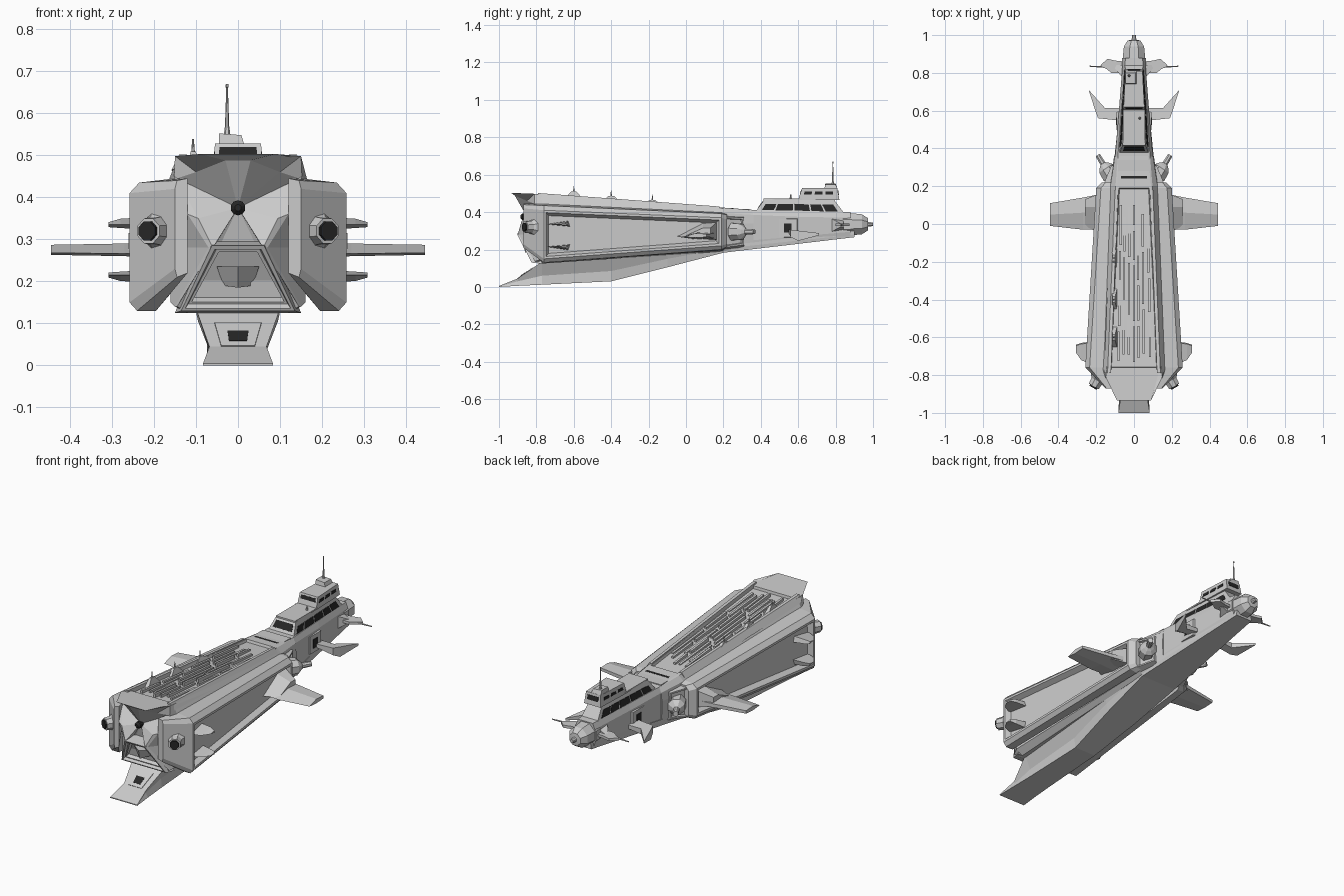
import bpy, bmesh, random
from math import cos, sin, pi
from mathutils import Vector as V

random.seed(4)
dark = bpy.data.materials.new("dark_glass")
dark.diffuse_color = (0.02, 0.02, 0.02, 1)


def mesh(name, verts, faces, mirror=False, mat=None):
    me = bpy.data.meshes.new(name)
    me.from_pydata([tuple(v) for v in verts], [], faces)
    bm = bmesh.new()
    bm.from_mesh(me)
    bmesh.ops.recalc_face_normals(bm, faces=bm.faces)
    bm.to_mesh(me)
    bm.free()
    ob = bpy.data.objects.new(name, me)
    bpy.context.collection.objects.link(ob)
    if mirror:
        ob.modifiers.new("mirror", 'MIRROR')
    if mat:
        me.materials.append(mat)
    return ob


def loft(name, rows, sym=False, pole=None, **kw):
    """Skin between rings; sym mirrors half rings across x; pole closes the first ring with a fan."""
    if sym:
        rows = [list(r) + [(-x, y, z) for x, y, z in reversed(r)] for r in rows]
    n = len(rows[0])
    verts = [p for r in rows for p in r]
    faces = [(i*n+j, i*n+(j+1) % n, (i+1)*n+(j+1) % n, (i+1)*n+j)
             for i in range(len(rows)-1) for j in range(n)]
    faces.append(tuple(range(len(verts)-n, len(verts))))
    if pole:
        verts.append(pole)
        faces += [(j, (j+1) % n, len(verts)-1) for j in range(n)]
    else:
        faces.append(tuple(range(n)))
    return mesh(name, verts, faces, **kw)


def at(y, pts):
    return [(x, y, z) for x, z in pts]


def plate(name, outline, z0, z1, **kw):
    return loft(name, [[(x, y, z) for x, y in outline] for z in (z0, z1)], **kw)


def box(name, x0, x1, y0, y1, z0, z1, **kw):
    return plate(name, [(x0, y0), (x1, y0), (x1, y1), (x0, y1)], z0, z1, **kw)


def tube(name, path, n=8, **kw):
    """Straight stepped tube: path is a list of (point, radius)."""
    d = (V(path[-1][0]) - V(path[0][0])).normalized()
    a = d.cross(V((0, 0, 1)) if abs(d.z) < 0.9 else V((1, 0, 0))).normalized()
    b = a.cross(d)
    ring = [(cos((k+.5)*2*pi/n), sin((k+.5)*2*pi/n)) for k in range(n)]
    return loft(name, [[V(p) + a*c*r + b*s*r for c, s in ring] for p, r in path], **kw)


def panel(name, quad, u0, u1, v0, v1, mat=dark, mirror=False):
    """Thin pane lying on a quad, addressed by bilinear u,v."""
    A, B, C, D = map(V, quad)
    nrm = (B-A).cross(D-A).normalized()*0.002
    f = lambda u, v: (A.lerp(B, u)).lerp(D.lerp(C, u), v)
    q = [f(u0, v0), f(u1, v0), f(u1, v1), f(u0, v1)]
    loft(name, [[p-nrm for p in q], [p+nrm for p in q]], mat=mat, mirror=mirror)


def recess(ob, direction, steps):
    """Inset the largest face that looks along direction."""
    bm = bmesh.new()
    bm.from_mesh(ob.data)
    bm.normal_update()
    f = max((f for f in bm.faces if f.normal.dot(V(direction).normalized()) > 0.8), key=lambda f: f.calc_area())
    for t, d in steps:
        bmesh.ops.inset_individual(bm, faces=[f], thickness=t, depth=d)
    bm.to_mesh(ob.data)
    bm.free()


# Central hull with hollow bow and sunken deck
hull = loft("main_hull", [
    [(.03, -.915, .488), (.10, -.85, .46), (.145, -.81, .445), (.095, -.88, .35), (.06, -.90, .28), (.145, -.81, .14), (.12, -.795, .127)],
    [(.09, -.935, .503), (.15, -.81, .498), (.152, -.81, .45), (.12, -.87, .36), (.07, -.89, .28), (.15, -.80, .14), (.12, -.79, .125)],
    at(-.77, [(.135, .492), (.145, .49), (.165, .44), (.165, .36), (.165, .28), (.16, .15), (.12, .125)]),
    at(.2, [(.09, .424), (.098, .42), (.125, .395), (.13, .34), (.13, .28), (.125, .21), (.11, .19)]),
    at(.36, [(.075, .412), (.085, .41), (.10, .385), (.105, .34), (.105, .28), (.10, .23), (.09, .21)])],
    sym=True, pole=(0, -.85, .375))
recess(hull, (0, 0, 1), [(.014, 0), (.005, -.014)])
tube("bow_sensor", [((0, -.885, .375), .008), ((0, -.875, .375), .018), ((0, -.84, .375), .018)], n=10, mat=dark)

# Bow intake
intake = loft("bow_intake", [
    [(.062, -.905, .285), (.135, -.825, .13), (-.135, -.825, .13), (-.062, -.905, .285)],
    [(.08, -.80, .30), (.15, -.77, .125), (-.15, -.77, .125), (-.08, -.80, .30)]])
recess(intake, (0, -1, -.4), [(.012, 0), (.008, -.015), (.01, 0), (.004, -.03)])
loft("intake_vane", [[(-.05, -.835, .235), (0, -.87, .235), (.05, -.835, .235), (0, -.81, .235)],
                     [(-.035, -.80, .19), (0, -.86, .185), (.035, -.80, .19), (0, -.79, .19)]])

# Side pods with long recessed panels
pod = loft("side_pod", [
    at(-.87, [(.12, .445), (.145, .44), (.15, .42), (.15, .23), (.145, .21), (.12, .22)]),
    at(-.76, [(.15, .445), (.235, .435), (.258, .41), (.258, .15), (.24, .13), (.195, .13)]),
    at(.19, [(.10, .40), (.175, .392), (.20, .37), (.20, .22), (.185, .20), (.14, .195)]),
    at(.22, [(.10, .39), (.15, .385), (.17, .36), (.17, .23), (.16, .215), (.13, .21)])], mirror=True)
recess(pod, (1, 0, 0), [(.018, 0), (.022, -.028)])

# Keel with flared forefoot
loft("keel", [
    at(-1, [(.083, .005), (.083, .002), (.083, 0)]),
    at(-.9, [(.068, .045), (.066, .03), (.078, .006)]),
    at(-.77, [(.10, .135), (.068, .06), (.073, .012)]),
    at(-.4, [(.115, .17), (.075, .085), (.066, .03)]),
    at(-.1, [(.125, .20), (.105, .15), (.095, .105)]),
    at(.2, [(.12, .22), (.115, .205), (.11, .183)]),
    at(.9, [(.045, .30), (.05, .28), (.05, .266)])], sym=True)
kq = [(-.04, -.90, .046), (.04, -.90, .046), (.06, -.80, .116), (-.06, -.80, .116)]
panel("keel_hatch_frame", kq, 0, 1, 0, .8, mat=None)
panel("keel_hatch", [(x, y-.001, z+.001) for x, y, z in kq], .25, .75, .15, .5)

# Neck and stern nose
loft("neck", [
    at(.2, [(.08, .41), (.11, .375), (.12, .26), (.11, .19)]),
    at(.36, [(.085, .412), (.10, .385), (.10, .25), (.095, .21)]),
    at(.6, [(.068, .408), (.08, .375), (.08, .27), (.075, .237)]),
    at(.88, [(.045, .40), (.058, .37), (.058, .295), (.05, .265)])], sym=True)
tube("stern_nose", [((0, .86, .335), .066), ((0, .94, .335), .058), ((0, .972, .335), .036), ((0, .974, .335), .014), ((0, 1, .335), .010)])
tube("stern_collar", [((0, .84, .335), .07), ((0, .88, .335), .07)])

# Top deck: raised rims, ribs and turrets
deck = lambda y: .491 - (y + .77)*.0705
loft("deck_rim", [at(-.79, [(.12, .48), (.122, .502), (.14, .502), (.158, .465)]),
                  at(.18, [(.082, .415), (.085, .43), (.10, .43), (.122, .398)])], mirror=True)
for x in (-.085, -.06, -.03, .0, .025, .055, .09):
    y = -.74 + random.random()*.06
    while y < .0:
        e = min(y + random.uniform(.14, .3), .1)
        w, h, s = .006, random.choice((-.002, .003, .006)), 1 - (e + .77)*.2
        loft("deck_rib", [at(k, [(x*s-w, deck(k)-.02), (x*s-w, deck(k)+g), (x*s+w, deck(k)+g), (x*s+w, deck(k)-.02)])
                          for k, g in ((y, h), (e, h-.006))])
        y = e + .03
for y, h in ((-.6, .03), (-.4, .022), (-.18, .015)):
    z = deck(y)
    loft("deck_turret", [[(-.12, y-.055, z-.015), (-.09, y-.055, z-.015), (-.09, y+.055, z-.015), (-.12, y+.055, z-.015)],
                         [(-.113, y-.015, z+h), (-.10, y-.015, z+h), (-.10, y+.015, z+h), (-.113, y+.015, z+h)]])
    tube("turret_mast", [((-.107, y, z+h-.01), .005), ((-.107, y, z+h+.03), .002)], n=6)
box("deck_end_slot", -.07, .07, .23, .255, .40, .421, mat=dark)
box("deck_step", -.085, .085, .27, .34, .40, .418)

# Bridge house, tower and mast
base = [(.08, .37, .40), (.05, .845, .395), (-.05, .845, .395), (-.08, .37, .40)]
top = [(.06, .42, .47), (.04, .79, .468), (-.04, .79, .468), (-.06, .42, .47)]
loft("bridge_house", [base, top])
box("bridge_roof_edge", -.058, .058, .415, .62, .466, .474)
side = [base[0], base[1], top[1], top[0]]
for u0, u1 in ((.06, .2), (.22, .42), (.44, .62), (.64, .78), (.8, .94)):
    panel("bridge_window", side, u0, u1, .1, .62, mirror=True)
panel("bridge_front_window", [base[3], base[0], top[0], top[3]], .1, .9, .35, .8)
tb = [(.058, .60, .465), (.05, .82, .465), (-.05, .82, .465), (-.058, .60, .465)]
tt = [(.055, .62, .528), (.045, .81, .528), (-.045, .81, .528), (-.055, .62, .528)]
loft("bridge_tower", [tb, tt])
panel("tower_front_window", [tb[3], tb[0], tt[0], tt[3]], .1, .9, .55, .85)
panel("tower_rear_window", [tb[1], tb[2], tt[2], tt[1]], .15, .85, .4, .8)
for k in range(3):
    panel("tower_side_window", [tb[0], tb[1], tt[1], tt[0]], .1+k*.28, .3+k*.28, .45, .7, mirror=True)
loft("sensor_cabin", [[(-.045, .74, .525), (.015, .74, .525), (.015, .81, .525), (-.045, .81, .525)],
                      [(-.045, .745, .552), (.008, .745, .548), (.008, .80, .548), (-.045, .80, .552)]])
tube("mast", [((-.026, .785, .54), .009), ((-.026, .785, .57), .005), ((-.026, .785, .63), .003), ((-.026, .785, .66), .002),
              ((-.026, .785, .662), .004), ((-.026, .785, .67), .003)], n=6)
tube("roof_aerial", [((.03, .56, .47), .008), ((.03, .56, .495), .003)], n=6)

# Main wings with blocky roots
loft("wing", [[(.17, -.03, .27), (.17, .08, .295), (.17, .16, .29), (.17, .16, .262), (.17, .05, .255)],
              [(.27, -.03, .266), (.27, .06, .29), (.27, .14, .285), (.27, .14, .265), (.27, .05, .26)],
              [(.445, -.01, .268), (.445, .05, .287), (.445, .11, .283), (.445, .11, .267), (.445, .05, .263)]], mirror=True)
loft("wing_root", [[(.16, -.06, .27), (.16, .09, .345), (.16, .17, .35), (.16, .17, .25)],
                   [(.26, -.01, .27), (.26, .09, .315), (.26, .13, .315), (.26, .13, .262)]], mirror=True)

# Pod fins
for z in (.335, .215):
    s = 1 if z > .3 else -1
    loft("pod_fin", [[(.215, -.75, z), (.215, -.63, z+.018*s), (.215, -.62, z-.012*s)],
                     [(.28, -.72, z), (.28, -.635, z+.014*s), (.28, -.63, z-.008*s)],
                     [(.308, -.68, z), (.308, -.645, z+.006*s), (.308, -.64, z-.006*s)]], mirror=True)

# Angled bow guns and rear thrusters
tube("bow_gun", [((.165, -.775, .32), .055), ((.188, -.815, .32), .05), ((.196, -.83, .32), .036), ((.213, -.86, .32), .032)], mirror=True)
tube("bow_gun_muzzle", [((.205, -.846, .32), .026), ((.217, -.867, .32), .024)], mat=dark, mirror=True)
tube("rear_thruster", [((.12, .25, .295), .05), ((.148, .295, .295), .046), ((.158, .31, .295), .03), ((.165, .32, .295), .016), ((.192, .365, .295), .014)],
     mirror=True)
bulkhead = loft("rear_bulkhead", [at(.2, [(.09, .385), (.165, .375), (.165, .21), (.09, .20)]),
                                  at(.31, [(.09, .38), (.12, .37), (.12, .225), (.09, .21)])], mirror=True)
recess(bulkhead, (.9, .4, 0), [(.012, 0), (.004, -.012)])

# Neck hatches, drooping swept fins and tail fins
tube("neck_hatch", [((.06, .545, .315), .078), ((.092, .545, .315), .068)], n=4, mirror=True)
box("neck_hatch_pane", .08, .095, .525, .565, .29, .34, mat=dark, mirror=True)
fin = [(.07, .565), (.10, .55), (.19, .56), (.205, .60), (.24, .71), (.155, .615), (.07, .615)]
drop = (.02, .02, .04, .055, .012, .03, .02)
loft("swept_fin", [[(x, y, .307 - (y-.55)*.12) for x, y in fin],
                   [(x, y, .307 - (y-.55)*.12 - d) for (x, y), d in zip(fin, drop)]], mirror=True)
tube("tail_mount", [((.04, .805, .33), .055), ((.10, .835, .33), .012)], n=4, mirror=True)
plate("tail_fin", [(.05, .80), (.12, .80), (.145, .82), (.178, .84), (.14, .875), (.10, .865), (.05, .86)], .325, .34, mirror=True)
tube("tail_spike", [((.05, .825, .332), .008), ((.235, .835, .332), .003)], n=5, mirror=True)
